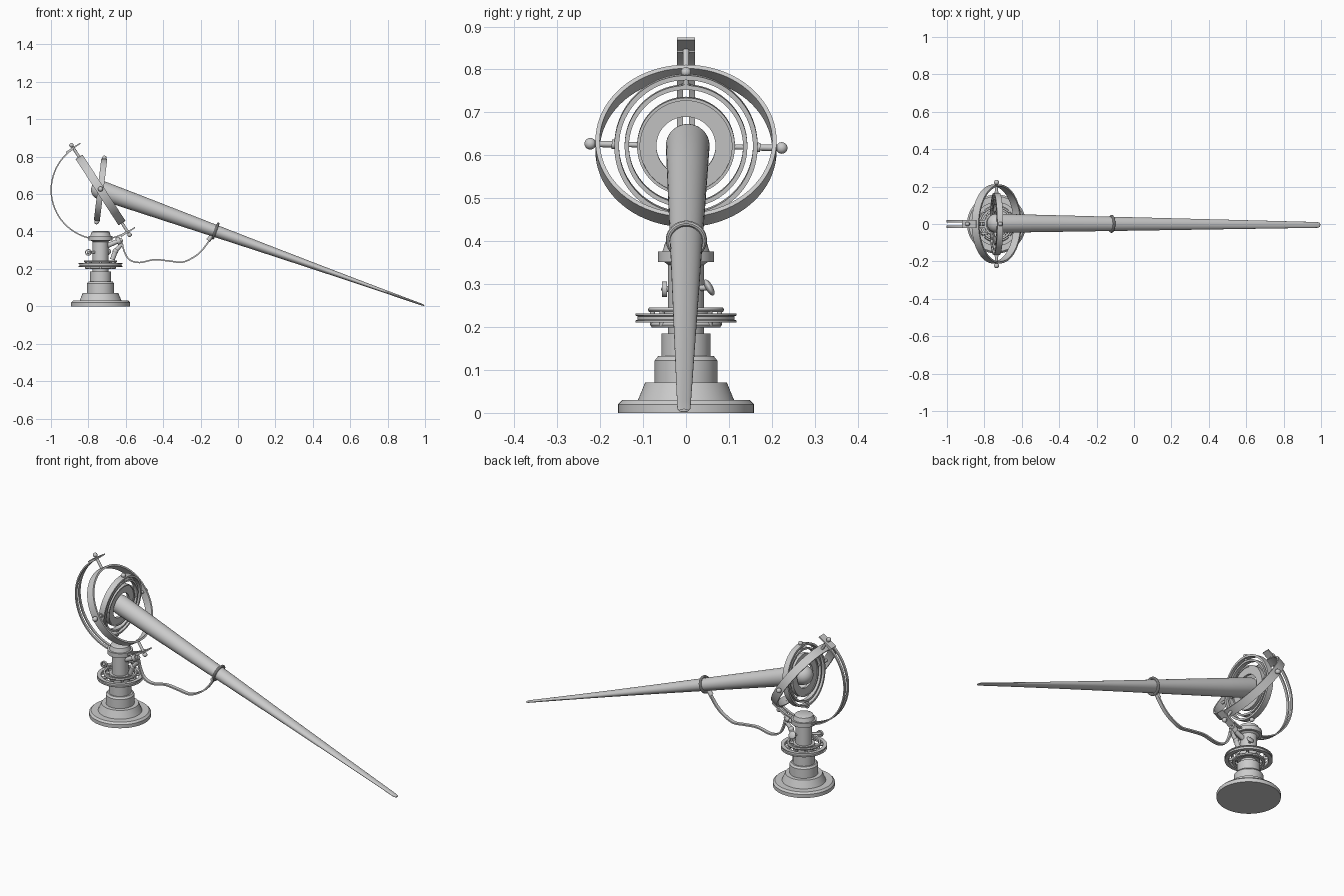
import bpy, bmesh, math
from mathutils import Vector, Matrix

if "Cube" in bpy.data.objects:
    bpy.data.objects.remove(bpy.data.objects["Cube"])

C = Vector((-0.735, 0, 0.622))          # gimbal centre
BASE = Vector((-0.735, 0, 0))
AXIS_A = Vector((-0.545, 0, 0.84))      # pivot axis in the outer ring plane
NORM_A = Vector((0.84, 0, 0.545))
AXIS_B = Vector((0.12, 0, 0.993))       # pivot axis in the inner ring planes
NORM_B = Vector((0.993, 0, -0.12))
Y = Vector((0, 1, 0))
Z = Vector((0, 0, 1))


def finish(name, bm):
    bmesh.ops.remove_doubles(bm, verts=bm.verts, dist=1e-6)
    bmesh.ops.recalc_face_normals(bm, faces=bm.faces)
    me = bpy.data.meshes.new(name)
    bm.to_mesh(me)
    bm.free()
    ob = bpy.data.objects.new(name, me)
    bpy.context.collection.objects.link(ob)
    return ob


def lathe(name, profile, loc, axis=Z, n=48, loop=False, flatten=None):
    """Turn (radius, height) points about an axis; loop closes the section."""
    bm = bmesh.new()
    q = axis.to_track_quat('Z', 'Y').to_matrix()
    rows = []
    for k in range(n):
        a = 2 * math.pi * k / n
        row = []
        for r, h in profile:
            p = Vector((r * math.cos(a), r * math.sin(a), h))
            if flatten:
                p = flatten(p)
            row.append(bm.verts.new(loc + q @ p))
        rows.append(row)
    m = len(profile)
    for k in range(n):
        a, b = rows[k], rows[(k + 1) % n]
        for i in range(m if loop else m - 1):
            j = (i + 1) % m
            bm.faces.new((a[i], b[i], b[j], a[j]))
    return finish(name, bm)


def ring(name, ro, ri, w, loc, axis, n=64):
    h = w / 2
    return lathe(name, [(ro, -h), (ro, h), (ri, h), (ri, -h)], loc, axis, n, True)


def rod(name, a, b, r0, r1=None, n=20):
    r1 = r0 if r1 is None else r1
    d = b - a
    return lathe(name, [(0, 0), (r0, 0), (r1, d.length), (0, d.length)], a, d, n)


def ball(name, p, r, squash=(1, 1, 1), axis=Z):
    bm = bmesh.new()
    rot = axis.to_track_quat('Z', 'Y').to_matrix().to_4x4()
    bmesh.ops.create_uvsphere(bm, u_segments=24, v_segments=14, radius=r,
                              matrix=Matrix.Translation(p) @ rot @ Matrix.Diagonal((*squash, 1)))
    return finish(name, bm)


def ribbon(name, pts, y, width, thick):
    """Rectangular strap following a path in the x-z plane."""
    bm = bmesh.new()
    rows = []
    for i, p in enumerate(pts):
        t = (pts[min(i + 1, len(pts) - 1)] - pts[max(i - 1, 0)]).normalized()
        nrm = Vector((-t.z, 0, t.x)) * thick / 2
        rows.append([bm.verts.new(p + nrm * s + Y * (y + width / 2 * u))
                     for s, u in ((1, 1), (1, -1), (-1, -1), (-1, 1))])
    for a, b in zip(rows, rows[1:]):
        for i in range(4):
            bm.faces.new((a[i], a[(i + 1) % 4], b[(i + 1) % 4], b[i]))
    bm.faces.new(rows[0])
    bm.faces.new(rows[-1])
    return finish(name, bm)


def smooth_path(pts, steps=6):
    out = []
    for i in range(len(pts) - 1):
        p0, p1, p2, p3 = (pts[max(0, min(len(pts) - 1, i + k))] for k in (-1, 0, 1, 2))
        for s in range(steps):
            t = s / steps
            out.append(0.5 * (2 * p1 + (p2 - p0) * t + (2 * p0 - 5 * p1 + 4 * p2 - p3) * t * t
                              + (3 * p1 - p0 - 3 * p2 + p3) * t ** 3))
    return out + [pts[-1]]


# Stepped pedestal, column and cap
lathe("pedestal", [(0, 0), (.158, 0), (.158, .02), (.148, .03), (.112, .03), (.095, .071),
                   (.073, .071), (.073, .122), (.065, .132), (.057, .132), (.057, .185),
                   (.042, .185), (.042, .345), (.052, .352), (.065, .352), (.065, .376),
                   (.055, .376), (.052, .385), (.048, .398), (.04, .402), (0, .402)], BASE, n=64)

# Spoked hand wheel around the column
lathe("wheel_rim", [(.118, .211), (.118, .215), (.113, .217), (.113, .225), (.118, .227),
                    (.118, .231), (.098, .231), (.098, .211)], BASE, n=64, loop=True)
ring("wheel_hub", .056, .038, .036, BASE + Z * .222, Z)
lathe("wheel_upper_ring", [(.086, .235), (.089, .240), (.086, .246), (.076, .246), (.076, .235)],
      BASE, loop=True)
lathe("wheel_lower_ring", [(.08, .199), (.083, .205), (.08, .210), (.066, .210), (.066, .199)],
      BASE, loop=True)
for k in range(8):
    d = Vector((math.cos(k * math.pi / 4), math.sin(k * math.pi / 4), 0))
    rod(f"wheel_spoke_{k}", BASE + d * .05 + Z * .221, BASE + d * .102 + Z * .221, .007, n=12)
    rod(f"wheel_post_{k}", BASE + d * .078 + Z * .203, BASE + d * .078 + Z * .24, .006, n=12)

# Side knobs on the column
left_knob = Vector((-.80, -.05, .288))
rod("left_knob_stem", BASE + Z * .29, left_knob, .007)
ring("left_knob_rim", .018, .012, .012, left_knob, Y, 32)
ball("left_knob_centre", left_knob, .008)
right_knob = Vector((-.70, .054, .292))
rod("right_knob_stem", BASE + Z * .29, right_knob, .007)
ball("right_knob", right_knob, .021, (1, 1, .4), Vector((0, .9, .5)))

# Outlet arm holding the strap
rod("outlet_arm", Vector((-.72, 0, .315)), Vector((-.618, 0, .358)), .014, .011)
rod("outlet_collar", Vector((-.648, 0, .345)), Vector((-.628, 0, .354)), .02)
rod("brace_lower", Vector((-.672, 0, .25)), Vector((-.655, 0, .295)), .013)
rod("brace_upper", Vector((-.655, 0, .295)), Vector((-.62, 0, .335)), .011)
ball("brace_elbow", Vector((-.655, 0, .295)), .015)

# Semicircular double-rail meridian bracket with end plates
start = math.atan2(AXIS_A.z, AXIS_A.x)
arc = [C + Vector((math.cos(a), 0, math.sin(a))) * .264
       for a in (start + math.pi * i / 48 for i in range(49))]
for side in (-1, 1):
    ribbon(f"bracket_rail_{side}", arc, .014 * side, .014, .007)
    p = C + AXIS_A * .268 * side
    ribbon(f"bracket_plate_{side}", [p - NORM_A * .045, p + NORM_A * .045], 0, .042, .007)

# Nested gimbal rings
ring("outer_ring", .211, .201, .044, C, NORM_A, 80)
ring("middle_ring", .167, .156, .032, C, NORM_B, 72)
ring("inner_ring", .143, .133, .024, C, NORM_B, 72)
ring("centre_disc", .113, .069, .014, C, NORM_B, 64)
lathe("centre_disc_lip", [(.114, -.011), (.114, .011), (.107, .011), (.107, -.011)],
      C, NORM_B, 64, True)

# Pivot pins with ball ends
Y_PIN = Vector((0, 1, -.022)).normalized()
for s in (-1, 1):
    for label, axis, r0, r1, rb in (("bracket", AXIS_A, .2, .285, .012),
                                    ("outer", Y_PIN, .165, .223, .0135),
                                    ("middle", AXIS_B, .138, .173, .012)):
        a, b = C + axis * r0 * s, C + axis * r1 * s
        rod(f"{label}_pin_{s}", a, b, .0075)
        rod(f"{label}_pin_collar_{s}", a, a + axis * .008 * s, .011)
        ball(f"{label}_pin_ball_{s}", b, rb)
    a, b = C + Y_PIN * .108 * s, C + Y_PIN * .138 * s
    rod(f"inner_pin_{s}", a, b, .006)

# Long tapering tube, rounded at its root and flattened toward the tip
root = Vector((-.735, .004, .622))
tip = Vector((.997, -.005, .004))
L = (tip - root).length
dirn = (tip - root).normalized()
prof = [(.051 * math.cos(a), .051 * math.sin(a))
        for a in (-math.pi / 2 + math.pi / 2 * i / 10 for i in range(10))]
prof += [(.051 - .036 * t, L * t) for t in (0, .1, .25, .4, .55, .7, .8, .9, .97, .99)]
prof += [(.011, L * .998), (0, L)]


def flat(p):
    # local y is the vertical direction of the tube
    k = max(0, p.z / L)
    return Vector((p.x, p.y * (1 - .68 * k ** 1.5), p.z)) if abs(lx.y) > .5 else \
        Vector((p.x * (1 - .68 * k ** 1.5), p.y, p.z))


lx = dirn.to_track_quat('Z', 'Y') @ Vector((1, 0, 0))
lathe("long_tube", prof, root, dirn, 40, False, flat)

# Clamp ring round the tube and hanging strap
clamp = root + dirn * (L * .355)
lathe("tube_clamp", [(.041 + .007 * math.cos(a), .007 * math.sin(a))
                     for a in (math.pi * 2 * i / 10 for i in range(10))], clamp, dirn, 40, True)
strap_pts = [(-.142, .372), (-.155, .35), (-.19, .302), (-.233, .265), (-.297, .236), (-.366, .242),
             (-.447, .249), (-.527, .234), (-.58, .249), (-.607, .291), (-.622, .345)]
path = smooth_path([Vector((x, 0, z)) for x, z in strap_pts])
ribbon("hanging_strap", path, 0, .02, .008)
rod("strap_buckle", Vector((-.16, 0, .352)), Vector((-.138, 0, .378)), .012)

# Smooth shading with crisp edges
for ob in bpy.context.collection.objects:
    ob.select_set(True)
    bpy.context.view_layer.objects.active = ob
bpy.ops.object.shade_smooth_by_angle(angle=math.radians(35))
